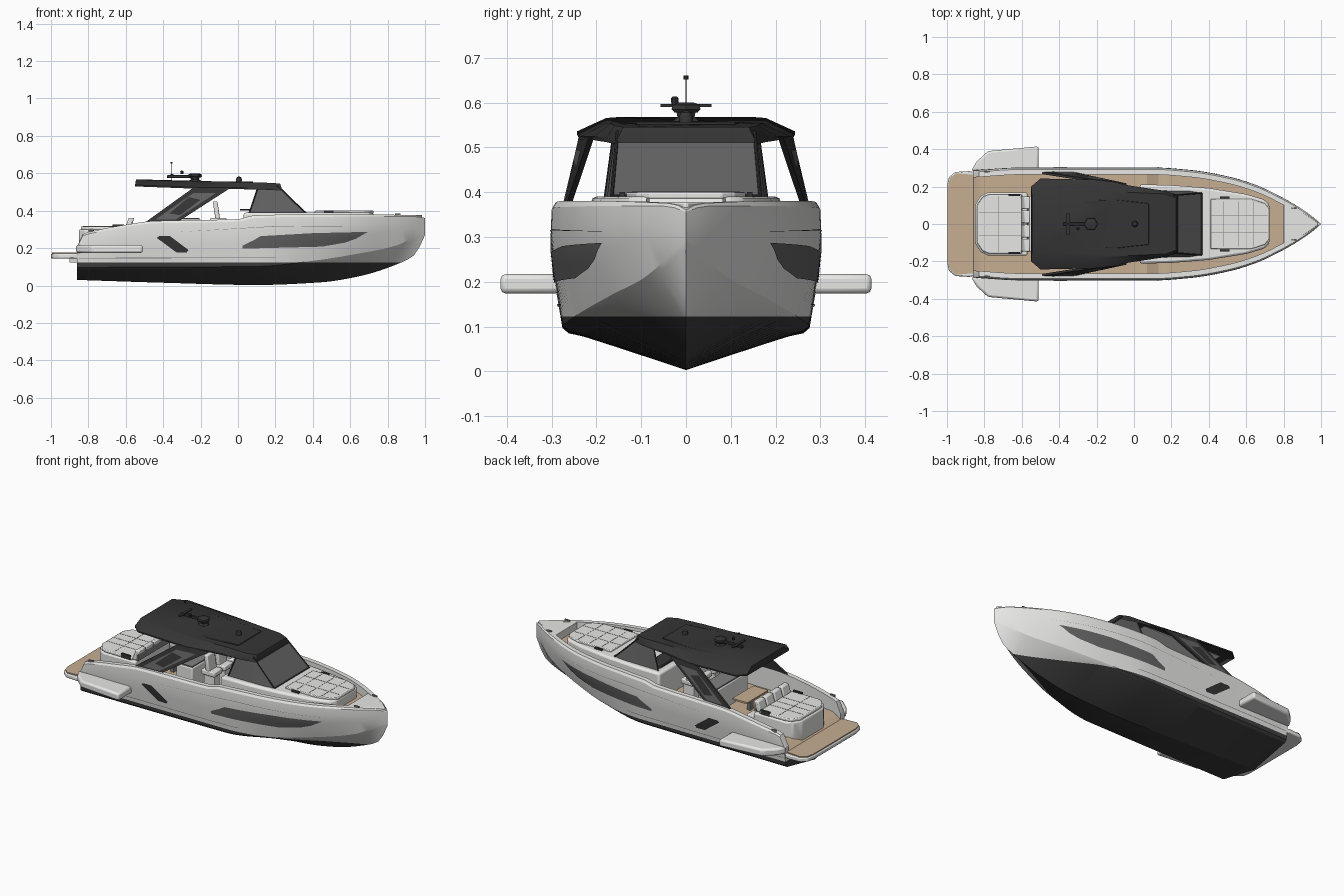
import bpy, bmesh, math
from mathutils import Vector

cube = bpy.data.objects.get("Cube")
if cube:
    bpy.data.objects.remove(cube)


def material(name, r, g, b):
    m = bpy.data.materials.new(name)
    m.use_nodes = True
    m.diffuse_color = (r, g, b, 1)
    m.node_tree.nodes["Principled BSDF"].inputs["Base Color"].default_value = (r, g, b, 1)
    return m


WHITE = material("gelcoat_white", .8, .8, .79)
BLACK = material("satin_black", .036, .036, .037)
BOTTOM = material("bottom_paint", .05, .05, .051)
GLASS = material("tinted_glass", .125, .125, .125)
TEAK = material("teak", .57, .42, .285)
PAD = material("cushion", .82, .82, .81)
SEAM = material("seam_grey", .22, .22, .22)


def add(name, bm, mats, bevel=0, angle=32):
    bmesh.ops.remove_doubles(bm, verts=bm.verts, dist=.0002)
    bmesh.ops.recalc_face_normals(bm, faces=bm.faces)
    me = bpy.data.meshes.new(name)
    bm.to_mesh(me)
    bm.free()
    for m in mats:
        me.materials.append(m)
    me.polygons.foreach_set("use_smooth", [True] * len(me.polygons))
    me.set_sharp_from_angle(angle=math.radians(angle))
    ob = bpy.data.objects.new(name, me)
    bpy.context.collection.objects.link(ob)
    if bevel:
        mod = ob.modifiers.new("bevel", "BEVEL")
        mod.width, mod.segments, mod.limit_method = bevel, 2, "ANGLE"


def solid(name, rings, mat, bevel=0):
    bm = bmesh.new()
    loops = [[bm.verts.new(p) for p in ring] for ring in rings]
    n = len(loops[0])
    for a, b in zip(loops, loops[1:]):
        for i in range(n):
            bm.faces.new((a[i], a[(i + 1) % n], b[(i + 1) % n], b[i]))
    bm.faces.new(loops[0])
    bm.faces.new(loops[-1])
    add(name, bm, [mat], bevel)


def full(half, z):
    return [(x, y, z) for x, y in half] + [(x, -y, z) for x, y in reversed(half)]


def prism(name, half, z0, z1, mat, bevel=0):
    solid(name, [full(half, z0), full(half, z1)], mat, bevel)


def box(name, x0, x1, y0, y1, z0, z1, mat, bevel=0, lean=0):
    ring = [(x0, y0), (x1, y0), (x1, y1), (x0, y1)]
    solid(name, [[(x + d, y, z) for x, y in ring] for z, d in ((z0, 0), (z1, lean))], mat, bevel)


def disc(name, x, y, layers, mat, n=16):
    solid(name, [[(x + r * math.cos(i * math.tau / n), y + r * math.sin(i * math.tau / n), z)
                  for i in range(n)] for r, z in layers], mat)


def rod(name, a, b, r, mat):
    a, b = Vector(a), Vector(b)
    q = (b - a).to_track_quat("Z", "Y")
    offs = [q @ Vector((r * math.cos(i * math.tau / 8), r * math.sin(i * math.tau / 8), 0)) for i in range(8)]
    solid(name, [[p + o for o in offs] for p in (a, b)], mat)


def sample(keys, x):
    # Monotone smooth interpolation through the keys
    x = min(max(x, keys[0][0]), keys[-1][0])
    d = [(b[1] - a[1]) / (b[0] - a[0]) for a, b in zip(keys, keys[1:])]
    t = [d[0]] + [2 * p * q / (p + q) if p * q > 0 else 0 for p, q in zip(d, d[1:])] + [d[-1]]
    i = next(k for k in range(len(d)) if x <= keys[k + 1][0])
    h = keys[i + 1][0] - keys[i][0]
    u = (x - keys[i][0]) / h
    return (keys[i][1] * (1 + 2 * u) * (1 - u) ** 2 + keys[i + 1][1] * u * u * (3 - 2 * u)
            + h * u * (1 - u) * (t[i] * (1 - u) - t[i + 1] * u))


# Hull lines
KEEL = [(-.86, .03), (-.4, .015), (.1, .003), (.44, .017), (.65, .05), (.84, .11), (.945, .165), (1, .27)]
CHINE_Y = [(-.86, .262), (.1, .262), (.4, .22), (.65, .15), (.84, .075), (.945, .03), (1, 0)]
CHINE_Z = [(-.86, .085), (.1, .09), (.4, .12), (.65, .16), (.84, .2), (1, .28)]
SHEER_Y = [(-.86, .285), (-.6, .3), (.1, .3), (.3, .287), (.5, .253), (.65, .208), (.8, .137), (.9, .078), (.96, .035), (1, 0)]
SHEER_Z = [(-.86, .21), (-.83, .275), (-.78, .29), (-.6, .325), (-.45, .345), (0, .355), (.08, .374),
           (.3, .38), (.7, .38), (.95, .375), (1, .36)]
DECK_Z = [(-.86, .175), (-.8, .21), (.05, .23), (.15, .32), (1, .335)]


def section(x):
    k, cy, cz, sy, sz, dz = (sample(c, x) for c in (KEEL, CHINE_Y, CHINE_Z, SHEER_Y, SHEER_Z, DECK_Z))
    step = min(.014, cy * .2)
    rim = max(sy - .036, 0)
    mix = lambda f: cz + (sz - cz) * f
    return [(0, k), (cy, cz), (cy + step, cz + .012), (cy + (sy - cy) * .85, mix(.5)),
            (sy * 1.007, mix(.75)), (sy, mix(.95)), (max(sy - .008, 0), sz), (rim, sz), (rim, dz), (0, dz)]


def hull_y(x, z):
    rows = section(x)[1:7]
    for (y0, z0), (y1, z1) in zip(rows, rows[1:]):
        if z <= z1:
            return y0 + (y1 - y0) * (z - z0) / max(z1 - z0, .001)
    return rows[-1][0]


# Hull with bottom paint below the waterline and teak decks
bm = bmesh.new()
loops = []
for i in range(63):
    x = -.86 + 1.86 * i / 62
    half = section(x)
    loops.append([bm.verts.new((x, y, z)) for y, z in half] + [bm.verts.new((x, -y, z)) for y, z in half[-2:0:-1]])
n = len(loops[0])
for a, b in zip(loops, loops[1:]):
    for i in range(n):
        f = bm.faces.new((a[i], a[(i + 1) % n], b[(i + 1) % n], b[i]))
        f.material_index = 2 if i in (8, 9) else 0
bm.faces.new(loops[0])
bmesh.ops.bisect_plane(bm, geom=bm.verts[:] + bm.edges[:] + bm.faces[:], plane_co=(0, 0, .122), plane_no=(0, 0, 1))
for f in bm.faces:
    if f.calc_center_median().z < .122:
        f.material_index = 1
add("hull", bm, [WHITE, BOTTOM, TEAK], angle=24)


def side_panel(name, poly, mat, out=.004):
    # Thin plate wrapped on the hull side
    for side, s in (("left", 1), ("right", -1)):
        bm = bmesh.new()
        bm.faces.new([bm.verts.new((x, 0, z)) for x, z in poly])
        cuts = [((-.86 + .03 * i, 0, 0), (1, 0, 0)) for i in range(1, 62)]
        cuts += [((0, 0, .12 + .015 * i), (0, 0, 1)) for i in range(16)]
        for co, no in cuts:
            bmesh.ops.bisect_plane(bm, geom=bm.verts[:] + bm.edges[:] + bm.faces[:], plane_co=co, plane_no=no)
        for v in bm.verts:
            v.co.y = s * (hull_y(v.co.x, v.co.z) + out)
        add(f"{side}_{name}", bm, [mat])


side_panel("hull_window", [(.025, .197), (.45, .208), (.57, .229), (.63, .25), (.695, .287), (.4, .28), (.12, .264), (.08, .24), (.025, .213)], GLASS)
side_panel("side_vent", [(-.435, .255), (-.42, .265), (-.365, .265), (-.265, .19), (-.275, .176), (-.33, .178)], BLACK)
side_panel("rub_strip", [(-.85, .144), (.2, .148), (.2, .151), (-.85, .148)], SEAM, .003)
side_panel("upper_crease", [(-.36, .284), (.2, .315), (.78, .312), (.2, .318)], SEAM, .002)

# Swim platform and fold-out side terraces
prism("swim_platform", [(-1, .2), (-.99, .25), (-.955, .278), (-.88, .283), (-.82, .27)], .145, .17, WHITE, .006)
prism("swim_platform_teak", [(-.994, .2), (-.984, .245), (-.952, .271), (-.84, .262)], .17, .176, TEAK)
prism("platform_bracket", [(-.9, .2), (-.85, .24)], .122, .146, WHITE)
for side, s in (("left", 1), ("right", -1)):
    terrace = [(-.87, .285), (-.84, .335), (-.78, .39), (-.51, .415), (-.51, .28)]
    solid(f"{side}_terrace", [[(x, s * y, z) for x, y in terrace] for z in (.174, .217)], WHITE, .011)

# Foredeck coachroof, sun pad and bow deck
prism("coachroof", [(.03, .212), (.2, .208), (.4, .192), (.6, .16), (.7, .13), (.725, .1)], .22, .39, WHITE, .012)
prism("bow_deck", [(.8, .128), (.85, .1), (.9, .065), (.95, .03), (.985, .004)], .33, .377, WHITE, .003)
prism("bow_pad", [(.41, .133), (.63, .133), (.7, .11), (.725, .08)], .385, .4, PAD, .004)
for y in (-.045, .045):
    box("bow_pad_seam", .414, .715, y - .001, y + .001, .399, .401, SEAM)
for x in (.48, .56, .64):
    box("bow_pad_seam", x - .001, x + .001, -.12, .12, .399, .401, SEAM)
for s in (-1, 1):
    box("bow_cup_rail", .46, .51, s * .142 - .006, s * .142 + .006, .39, .4, BLACK)
    box("stern_cup_rail", -.67, -.61, s * .155 - .006, s * .155 + .006, .3, .325, BLACK)
    box("bow_cleat", .84, .87, s * .085 - .004, s * .085 + .004, .377, .386, SEAM)
    box("stern_cleat", -.8, -.77, s * .28 - .004, s * .28 + .004, .285, .298, SEAM)

# Stern sun pad with backrests
stern = [(-.85, .1), (-.82, .15), (-.78, .168), (-.57, .168)]
prism("stern_pad_base", stern, .17, .3, WHITE, .008)
prism("stern_pad", [(-.84, .1), (-.81, .145), (-.775, .158), (-.6, .158)], .298, .316, PAD, .005)
for y in (-.06, 0, .06):
    box("stern_pad_seam", -.83, -.605, y - .001, y + .001, .315, .317, SEAM)
box("stern_pad_seam", -.724, -.722, -.15, .15, .315, .317, SEAM)
for j in range(4):
    y = -.114 + .076 * j
    box("stern_backrest", -.605, -.575, y - .034, y + .034, .3, .362, PAD, .006, .02)
box("backrest_rail", -.573, -.563, -.15, .15, .3, .34, SEAM)

# Cockpit furniture
box("cockpit_sofa", -.56, -.51, -.15, .15, .2, .27, PAD, .006)
box("table_leg", -.44, -.42, -.015, .015, .2, .3, SEAM)
box("cockpit_table", -.48, -.38, -.1, .1, .3, .31, TEAK)
box("galley_unit", -.31, -.2, -.15, .15, .2, .355, WHITE, .006)
box("galley_top", -.305, -.205, -.145, .145, .355, .362, SEAM)
for y in (-.1, 0, .1):
    box("helm_seat_base", -.14, -.07, y - .025, y + .025, .2, .33, WHITE)
    box("helm_seat", -.15, -.06, y - .04, y + .04, .33, .36, PAD, .006)
    box("helm_backrest", -.12, -.095, y - .038, y + .038, .35, .45, PAD, .006, -.015)
box("helm_console", .04, .12, -.155, .155, .22, .413, BLACK, .01, .03)
disc("steering_wheel", .04, -.07, [(.028, .4), (.03, .405), (.028, .41)], BLACK)

# Windshield panels and frame
low = [(.06, .18), (.3, .176), (.362, .166)]
high = [(.11, .16), (.17, .158), (.21, .153)]
bm = bmesh.new()
a, b = ([bm.verts.new(p) for p in full(h, z)] for h, z in ((low, .388), (high, .535)))
for i in range(5):
    bm.faces.new((a[i], a[i + 1], b[i + 1], b[i]))
add("windshield", bm, [GLASS], angle=10)
for s in (-1, 1):
    for p, q in ((low[0], high[0]), (low[2], high[2])):
        rod("windshield_pillar", (p[0], s * p[1], .388), (q[0], s * q[1], .535), .004, BLACK)
rod("windshield_base", (.362, -.166, .391), (.362, .166, .391), .004, BLACK)

# Hardtop with drooped side wings
wide = [(-.55, .2), (-.5, .243), (-.18, .236), (-.02, .205), (.16, .178), (.235, .155)]
narrow = [(-.545, .15), (-.49, .178), (-.18, .178), (0, .168), (.17, .16), (.225, .14)]
rings = [full(narrow, .538), full(wide, .516), full(wide, .524), full(narrow, .554)]
solid("hardtop", [[(x, y, z - max(0, x - .1) * .07 + max(0, -.2 - x) * .04) for x, y, z in r] for r in rings], BLACK)
prism("hardtop_panel", [(-.5, .12), (-.1, .13), (.08, .11)], .55, .557, BLACK, .003)
prism("headliner", [(-.48, .16), (.05, .15)], .533, .538, PAD)

# Raked hardtop supports with glass insets
for side, s in (("left", 1), ("right", -1)):
    foot = [(-.5, .268), (-.33, .268), (-.33, .28), (-.5, .28)]
    head = [(-.24, .228), (-.04, .205), (-.04, .217), (-.24, .24)]
    solid(f"{side}_support", [[(x, s * y, z) for x, y in r] for r, z in ((foot, .335), (head, .522))], BLACK)
    bm = bmesh.new()
    corners = []
    for u, v in ((.2, .1), (.82, .1), (.82, .85), (.2, .85)):
        p = Vector((*foot[3], .335)).lerp(Vector((*foot[2], .335)), u)
        p = p.lerp(Vector((*head[3], .522)).lerp(Vector((*head[2], .522)), u), v)
        corners.append(bm.verts.new((p.x, s * (p.y + .004), p.z)))
    bm.faces.new(corners)
    add(f"{side}_support_glass", bm, [GLASS])

# Roof equipment
disc("radar_pedestal", -.23, 0, [(.04, .554), (.022, .568), (.025, .58)], BLACK, 6)
disc("radar_dome", -.23, 0, [(.03, .578), (.037, .585), (.035, .595), (.02, .6)], BLACK, 6)
box("radar_bar", -.36, -.345, -.057, .057, .59, .597, BLACK)
box("mast_arm", -.38, -.24, -.008, .008, .575, .59, BLACK, .003)
rod("mast", (-.355, 0, .554), (-.355, 0, .655), .001, BLACK)
disc("mast_light", -.355, 0, [(.006, .652), (.006, .66)], BLACK, 10)
disc("horn", -.3, -.025, [(.008, .595), (.009, .61), (.004, .614)], BLACK, 10)
disc("satellite_dome", .005, 0, [(.014, .55), (.016, .568), (.012, .578), (.004, .582)], BLACK)
